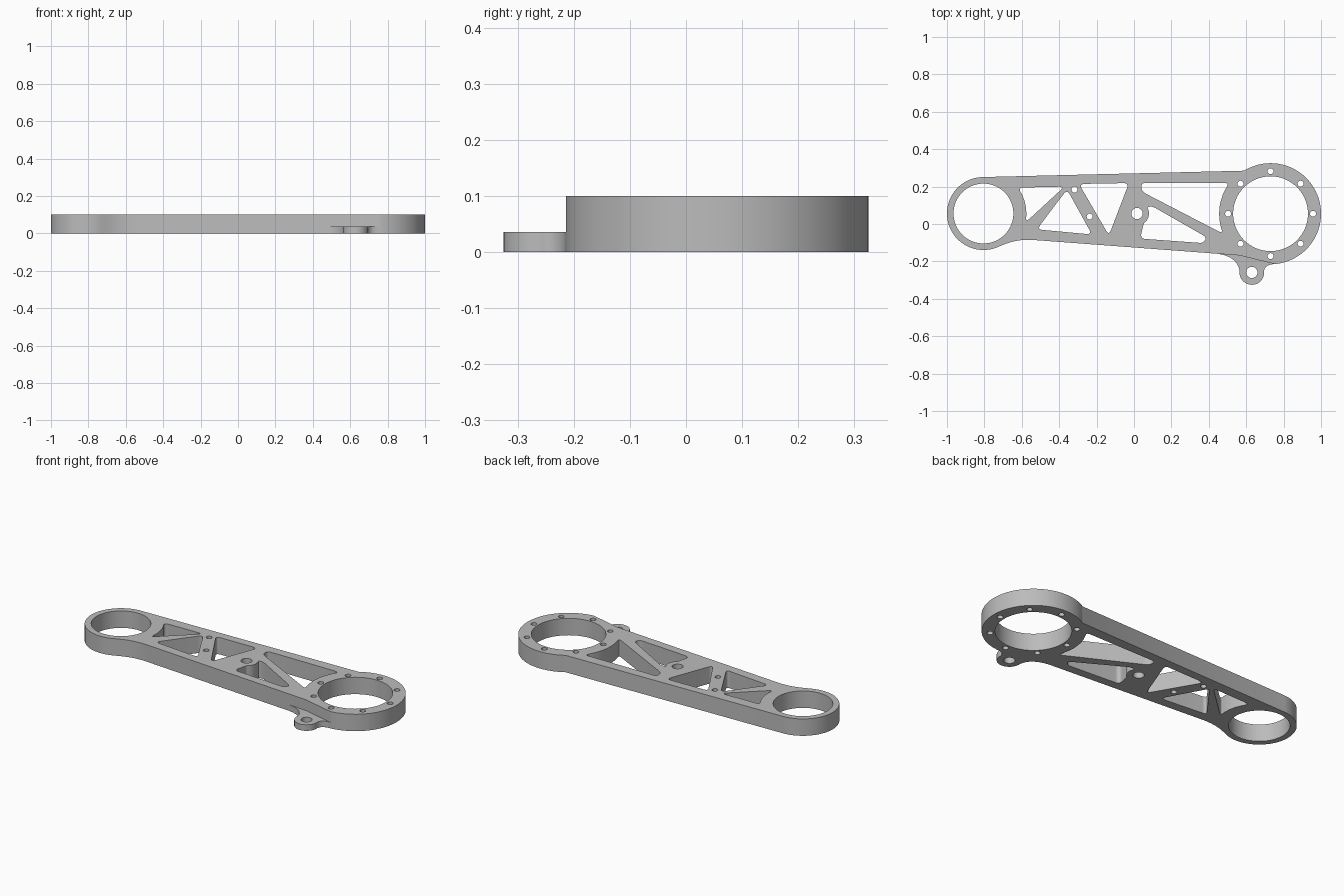
import bpy, bmesh
from math import radians, cos, sin
from mathutils import Vector

if "Cube" in bpy.data.objects:
    bpy.data.objects.remove(bpy.data.objects["Cube"])

THICK, TAB_THICK = 0.1, 0.036
SMALL_RING, BIG_RING, BOSS, TAB = (-0.805, 0.056), (0.73, 0.055), (0.016, 0.056), (0.63, -0.259)

metal = bpy.data.materials.new("plain grey metal")
metal.use_nodes = True
grey = (0.5, 0.5, 0.5, 1)
metal.diffuse_color = grey
metal.node_tree.nodes["Principled BSDF"].inputs["Base Color"].default_value = grey


def arc(center, r, start, end, n, cut=0):
    """Points along an arc; cut rounds the two end corners."""
    pts = []
    for i in range(n + 1):
        a = radians(start + (end - start) * i / n)
        pts.append((center[0] + r * cos(a), center[1] + r * sin(a), cut if i in (0, n) else 0))
    return pts


def circle(center, r, n=32):
    return arc(center, r, 0, 360, n)[:-1]


def rounded(corners, steps=8):
    """Replace each corner (x, y, cut) by a smooth bend."""
    out = []
    n = len(corners)
    for i, (x, y, cut) in enumerate(corners):
        p = Vector((x, y))
        if not cut:
            out.append(p)
            continue
        ends = []
        for q in (corners[i - 1], corners[(i + 1) % n]):
            d = Vector(q[:2]) - p
            limit = d.length * (0.48 if q[2] else 0.98)
            ends.append(p + d.normalized() * min(cut, limit))
        for k in range(steps + 1):
            t = k / steps
            out.append(ends[0] * (1 - t) ** 2 + p * 2 * t * (1 - t) + ends[1] * t * t)
    return out


def plate(name, loops, height):
    """Extruded plate: first loop is the outline, the rest are openings."""
    curve = bpy.data.curves.new(name, "CURVE")
    curve.dimensions = "2D"
    curve.fill_mode = "BOTH"
    curve.extrude = height / 2
    for loop in loops:
        spline = curve.splines.new("POLY")
        spline.points.add(len(loop) - 1)
        for point, p in zip(spline.points, loop):
            point.co = (p[0], p[1], 0, 1)
        spline.use_cyclic_u = True
    obj = bpy.data.objects.new(name, curve)
    bpy.context.collection.objects.link(obj)
    bpy.ops.object.select_all(action="DESELECT")
    obj.select_set(True)
    bpy.context.view_layer.objects.active = obj
    bpy.ops.object.convert(target="MESH")
    obj = bpy.context.view_layer.objects.active
    bm = bmesh.new()
    bm.from_mesh(obj.data)
    bmesh.ops.remove_doubles(bm, verts=bm.verts, dist=0.0001)
    bmesh.ops.translate(bm, verts=bm.verts, vec=(0, 0, height / 2))
    bmesh.ops.recalc_face_normals(bm, faces=bm.faces)
    bm.to_mesh(obj.data)
    bm.free()
    obj.data.materials.clear()
    obj.data.materials.append(metal)
    bpy.ops.object.shade_smooth_by_angle(angle=radians(30))
    return obj


# Arm outline: small ring, lower edge, large ring, upper edge
lower_edge = [(0.567, -0.168, 0), (0.62, -0.182, 0)]
outline = rounded(
    arc(SMALL_RING, 0.195, 91.4, 295, 60)
    + [(-0.623, -0.079, 0.085)] + lower_edge
    + arc(BIG_RING, 0.27, 275, 481.6, 72))

# Bearing bores
bores = [circle(SMALL_RING, 0.16, 80), circle(BIG_RING, 0.2, 96)]

# Truss pockets, from the small ring to the large ring
c = 0.03
pockets = [
    arc(SMALL_RING, 0.23, -12, 37, 5, c) + [(-0.372, 0.2, c)],
    [(-0.358, 0.185, c), (-0.519, -0.029, c), (-0.225, -0.056, c)],
    [(-0.294, 0.214, c), (-0.027, 0.219, c), (-0.134, -0.061, c)],
    [(0.04, 0.219, 0.02)] + arc(BIG_RING, 0.275, 143, 203, 8, c) + [(0.04, 0.174, c)],
    [(0.091, 0.099, c), (0.39, -0.072, c), (0.37, -0.102, 0.02), (0.032, -0.078, c)]
    + arc(BOSS, 0.064, -55, 30, 8),
]

# Bolt circle and web holes
bolt_holes = [circle((x, y), 0.016, 20) for x, y, _ in circle(BIG_RING, 0.227, 8)]
web_holes = [circle((-0.318, 0.184), 0.016, 20), circle((-0.237, 0.04), 0.016, 20), circle(BOSS, 0.03)]

plate("arm_body", [outline] + bores + [rounded(p) for p in pockets] + bolt_holes + web_holes, THICK)

# Thin mounting tab under the large ring
tab_outline = rounded(
    [(0.44, -0.158, 0), (0.55, -0.175, 0.1)]
    + arc(TAB, 0.066, 172, 368, 40)
    + [(0.702, -0.216, 0.05), (0.754, -0.214, 0)] + lower_edge[::-1])
plate("mounting_tab", [tab_outline, circle(TAB, 0.03)], TAB_THICK)
